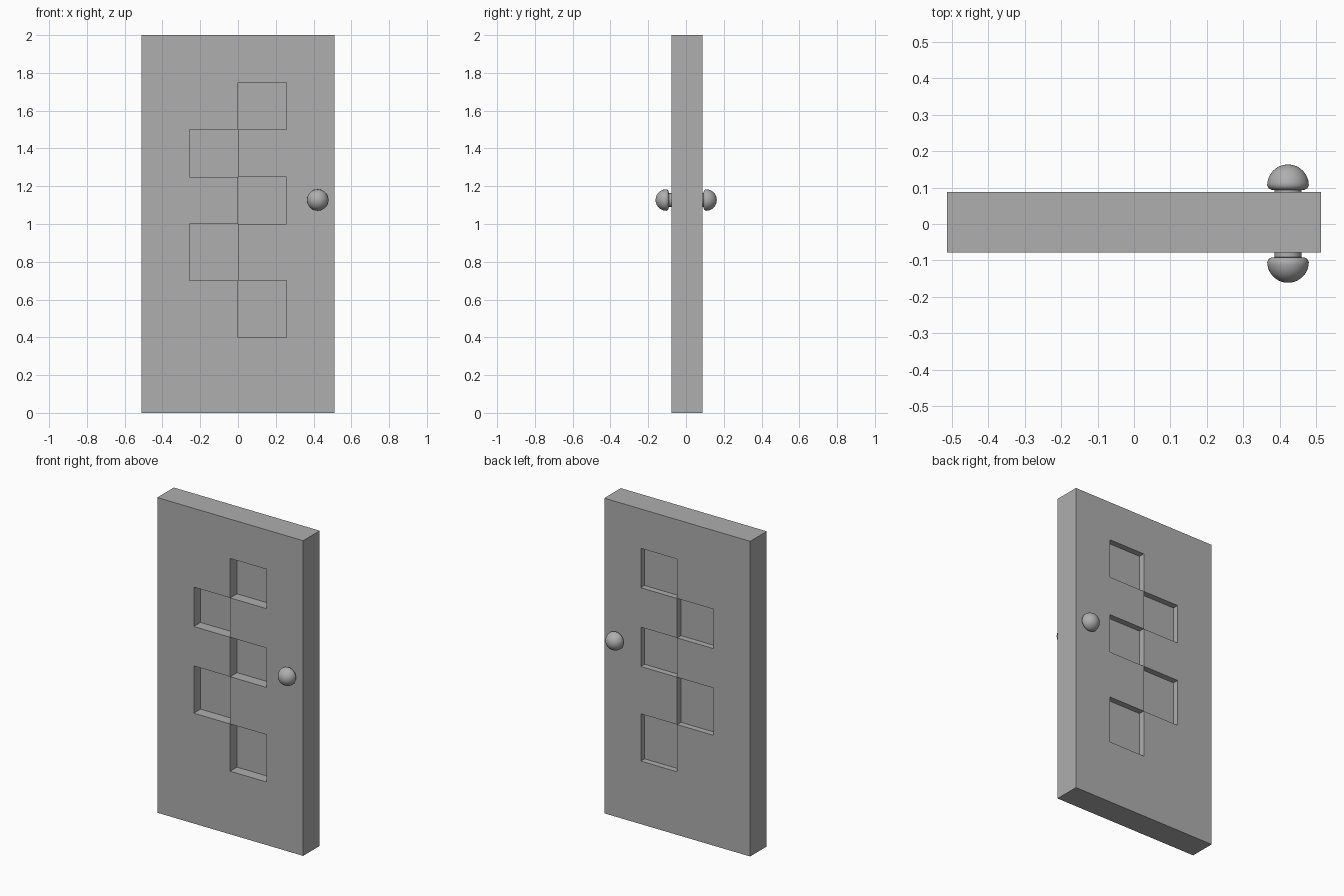
import bpy, bmesh, math
from mathutils import Matrix, Vector

old = bpy.data.objects.get("Cube")
if old:
    bpy.data.objects.remove(old, do_unlink=True)

# Single flat colour
grey = bpy.data.materials.new("plain_grey")
grey.use_nodes = True
colour = (0.425, 0.425, 0.425, 1)
grey.diffuse_color = colour
for node in grey.node_tree.nodes:
    if node.type == 'BSDF_PRINCIPLED':
        node.inputs["Base Color"].default_value = colour

HALF_WIDTH, HEIGHT = 0.512, 2.0
FRONT_Y, BACK_Y = -0.078, 0.088
PANEL = 0.256
FRONT_DEPTH, BACK_DEPTH = 0.068, 0.038
ROWS = [0.4, 0.7, 1.0, 1.25, 1.5, 1.75]


def finish(bm, name):
    mesh = bpy.data.meshes.new(name)
    bm.to_mesh(mesh)
    bm.free()
    mesh.materials.append(grey)
    obj = bpy.data.objects.new(name, mesh)
    bpy.context.collection.objects.link(obj)
    return obj


# Door slab, sliced along the panel edges
bm = bmesh.new()
centre = Vector((0, (FRONT_Y + BACK_Y) / 2, HEIGHT / 2))
size = (2 * HALF_WIDTH, BACK_Y - FRONT_Y, HEIGHT, 1)
bmesh.ops.create_cube(bm, size=1, matrix=Matrix.Translation(centre) @ Matrix.Diagonal(size))
cuts = [((x, 0, 0), (1, 0, 0)) for x in (-PANEL, 0, PANEL)]
cuts += [((0, 0, z), (0, 0, 1)) for z in ROWS]
for point, normal in cuts:
    geom = bm.verts[:] + bm.edges[:] + bm.faces[:]
    bmesh.ops.bisect_plane(bm, geom=geom, plane_co=point, plane_no=normal)
bm.normal_update()


def is_panel(face):
    """Panels alternate between the two middle columns, row by row."""
    c = face.calc_center_median()
    if abs(face.normal.y) < 0.9 or abs(c.x) > PANEL:
        return False
    for i, (low, high) in enumerate(zip(ROWS, ROWS[1:])):
        if low < c.z < high:
            return (c.x > 0) == (i % 2 == 0)
    return False


# Recessed panels on both sides
panels = [f for f in bm.faces if is_panel(f)]
for face in bmesh.ops.extrude_discrete_faces(bm, faces=panels)["faces"]:
    front = face.calc_center_median().y < 0
    shift = (0, FRONT_DEPTH if front else -BACK_DEPTH, 0)
    bmesh.ops.translate(bm, verts=face.verts[:], vec=shift)
bmesh.ops.recalc_face_normals(bm, faces=bm.faces[:])
finish(bm, "door_slab")


# Door knobs: a stem and a domed head, turned around the y axis
def knob(name, side, dome_y):
    radius = 0.057
    profile = [(0.037, -0.04), (0.037, -0.013), (0.046, -0.012), (0.053, -0.008)]
    steps = 12
    for i in range(steps + 1):
        a = math.pi / 2 * i / steps
        profile.append((radius * math.cos(a), radius * math.sin(a)))
    bm = bmesh.new()
    verts = [bm.verts.new((r, side * d, 0)) for r, d in profile]
    edges = [bm.edges.new(pair) for pair in zip(verts, verts[1:])]
    bmesh.ops.spin(bm, geom=verts + edges, cent=(0, 0, 0), axis=(0, 1, 0),
                   angle=2 * math.pi, steps=40)
    bmesh.ops.remove_doubles(bm, verts=bm.verts[:], dist=0.0001)
    bmesh.ops.holes_fill(bm, edges=[e for e in bm.edges if e.is_boundary], sides=0)
    bmesh.ops.recalc_face_normals(bm, faces=bm.faces[:])
    obj = finish(bm, name)
    obj.location = (0.422, dome_y, 1.127)
    bpy.ops.object.select_all(action='DESELECT')
    obj.select_set(True)
    bpy.context.view_layer.objects.active = obj
    bpy.ops.object.shade_smooth_by_angle(angle=math.radians(40))


knob("front_knob", -1, -0.104)
knob("back_knob", 1, 0.106)
